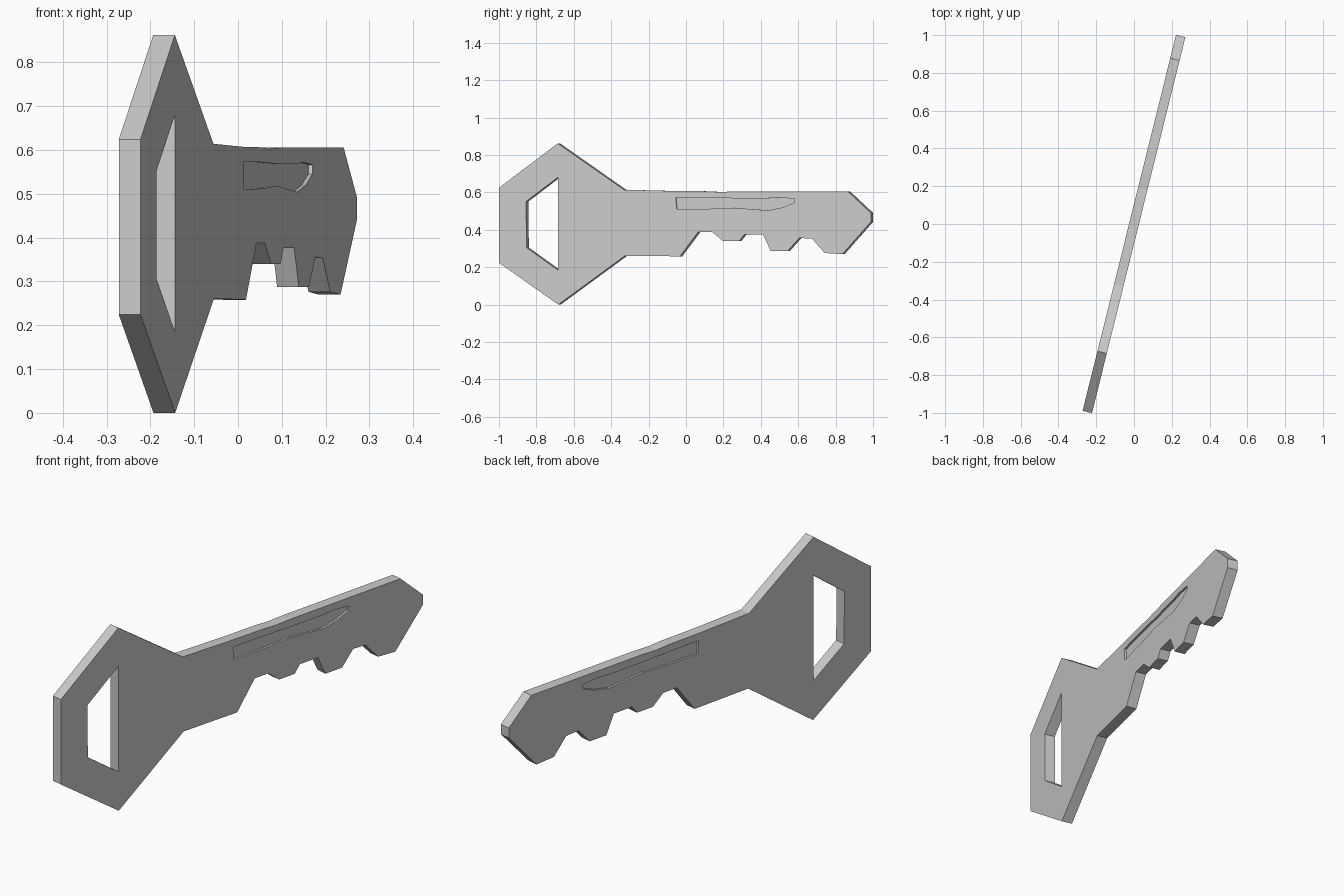
import bpy, bmesh, math

if "Cube" in bpy.data.objects:
    bpy.data.objects.remove(bpy.data.objects["Cube"])

HALF = 0.0255      # half thickness of the plate
GROOVE = 0.01      # groove depth
ANGLE = math.atan2(0.970, 0.241)


def prism(name, outline, lo, hi):
    """Extrude an (along, height) outline through the plate thickness."""
    bm = bmesh.new()
    face = bm.faces.new([bm.verts.new((u, lo, z)) for u, z in outline])
    ext = bmesh.ops.extrude_face_region(bm, geom=[face])
    verts = [v for v in ext["geom"] if isinstance(v, bmesh.types.BMVert)]
    bmesh.ops.translate(bm, verts=verts, vec=(0, hi - lo, 0))
    bmesh.ops.recalc_face_normals(bm, faces=bm.faces[:])
    me = bpy.data.meshes.new(name)
    bm.to_mesh(me)
    bm.free()
    ob = bpy.data.objects.new(name, me)
    bpy.context.collection.objects.link(ob)
    ob.rotation_euler.z = ANGLE
    return ob


def cut(target, cutter):
    mod = target.modifiers.new(cutter.name, 'BOOLEAN')
    mod.operation = 'DIFFERENCE'
    mod.solver = 'EXACT'
    mod.object = cutter
    cutter.hide_render = True
    cutter.hide_set(True)


# Bow, shank, tip and teeth in one silhouette
outline = [(-1.025, 0.624), (-0.70, 0.862), (-0.335, 0.614), (-0.05, 0.607),
           (0.12, 0.606), (0.19, 0.602), (0.28, 0.605), (0.898, 0.605),
           (1.025, 0.49), (1.025, 0.443), (0.868, 0.27), (0.77, 0.276),
           (0.70, 0.353), (0.63, 0.356), (0.567, 0.287), (0.473, 0.287),
           (0.43, 0.376), (0.328, 0.376), (0.299, 0.34), (0.21, 0.34),
           (0.15, 0.388), (0.073, 0.388), (-0.027, 0.258), (-0.33, 0.261),
           (-0.697, 0.0), (-1.025, 0.224)]
key = prism("key_body", outline, -HALF, HALF)

# Opening in the bow
hole = [(-0.875, 0.551), (-0.70, 0.68), (-0.70, 0.185), (-0.872, 0.305)]
cut(key, prism("bow_hole_cutter", hole, -0.1, 0.1))

# Shallow groove on both faces of the blade
groove = [(-0.05, 0.572), (0.12, 0.572), (0.28, 0.568), (0.45, 0.568),
          (0.52, 0.572), (0.605, 0.566), (0.603, 0.545), (0.54, 0.52),
          (0.46, 0.504), (0.37, 0.510), (0.27, 0.518), (0.13, 0.512),
          (-0.045, 0.510)]
for side, lo, hi in (("front", -0.1, -HALF + GROOVE), ("back", HALF - GROOVE, 0.1)):
    cut(key, prism(f"groove_cutter_{side}", groove, lo, hi))

# Bake the cuts and drop the cutters
bpy.context.view_layer.update()
dg = bpy.context.evaluated_depsgraph_get()
baked = bpy.data.meshes.new_from_object(key.evaluated_get(dg))
key.modifiers.clear()
key.data = baked
for ob in list(bpy.data.objects):
    if "cutter" in ob.name:
        bpy.data.objects.remove(ob)
